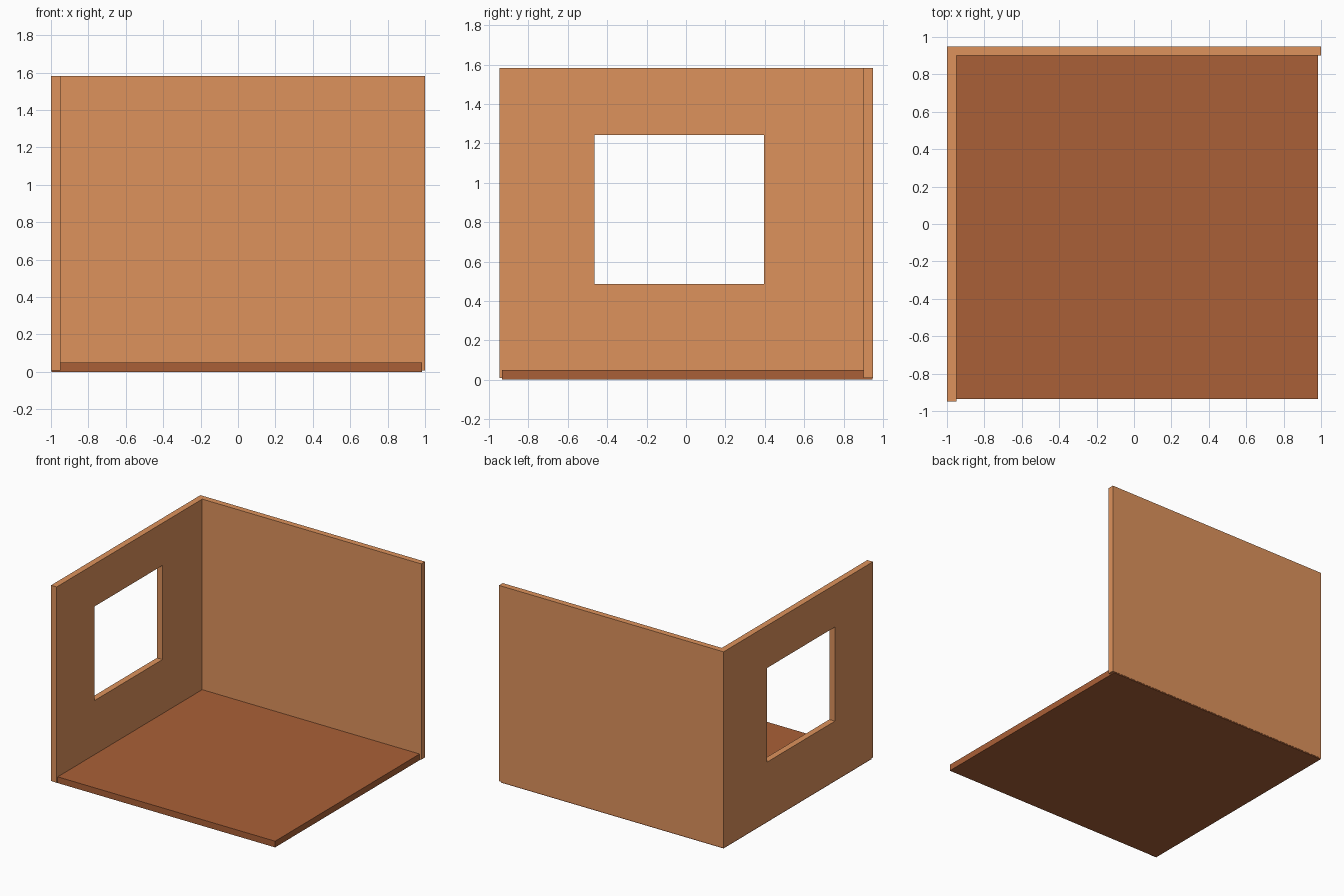
import bpy, bmesh

if "Cube" in bpy.data.objects:
    bpy.data.objects.remove(bpy.data.objects["Cube"])


def material(name, color):
    mat = bpy.data.materials.new(name)
    mat.diffuse_color = (*color, 1)
    mat.use_nodes = True
    mat.node_tree.nodes["Principled BSDF"].inputs["Base Color"].default_value = mat.diffuse_color
    return mat


def prism(name, outline, z0, z1, mat=None):
    """Extrude a flat xy outline from z0 up to z1."""
    bm = bmesh.new()
    face = bm.faces.new([bm.verts.new((x, y, z0)) for x, y in outline])
    top = bmesh.ops.extrude_face_region(bm, geom=[face])["geom"]
    verts = [v for v in top if isinstance(v, bmesh.types.BMVert)]
    bmesh.ops.translate(bm, verts=verts, vec=(0, 0, z1 - z0))
    bmesh.ops.recalc_face_normals(bm, faces=bm.faces[:])
    mesh = bpy.data.meshes.new(name)
    bm.to_mesh(mesh)
    bm.free()
    obj = bpy.data.objects.new(name, mesh)
    bpy.context.collection.objects.link(obj)
    if mat:
        mesh.materials.append(mat)
    return obj


def rect(x0, x1, y0, y1):
    return [(x0, y0), (x1, y0), (x1, y1), (x0, y1)]


wall_mat = material("wall_paint", (0.73, 0.29, 0.107))
floor_mat = material("floor_wood", (0.40, 0.117, 0.038))

# Floor slab, running under both walls
prism("floor", rect(-0.998, 0.985, -0.935, 0.948), 0, 0.05, floor_mat)

# L-shaped left and back walls, raised a hair above the ground
corner = [(-1, -0.948), (-0.95, -0.948), (-0.95, 0.902),
          (1, 0.902), (1, 0.95), (-1, 0.95)]
walls = prism("walls", corner, 0.008, 1.583, wall_mat)

# Window opening in the left wall
cutter = prism("window_cutter", rect(-1.1, -0.85, -0.465, 0.397), 0.485, 1.242, wall_mat)
cutter.hide_render = True
cutter.hide_viewport = False
cutter.display_type = 'WIRE'
cut = walls.modifiers.new("window_opening", 'BOOLEAN')
cut.operation = 'DIFFERENCE'
cut.solver = 'EXACT'
cut.object = cutter
